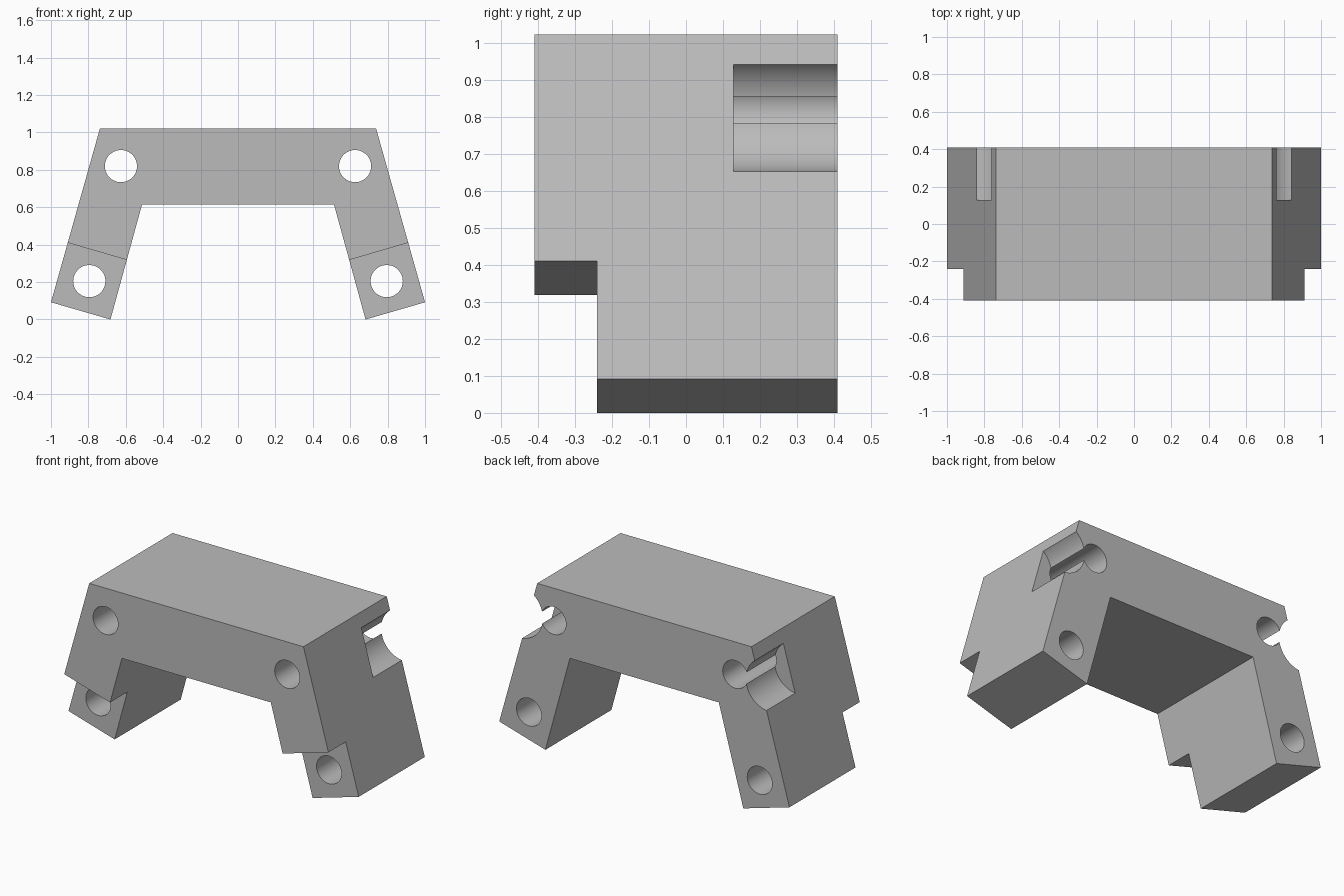
import bpy, bmesh, math

if "Cube" in bpy.data.objects:
    bpy.data.objects.remove(bpy.data.objects["Cube"])

grey = bpy.data.materials.new("plain grey")
grey.diffuse_color = (0.5, 0.5, 0.5, 1)
grey.use_nodes = True
grey.node_tree.nodes["Principled BSDF"].inputs["Base Color"].default_value = grey.diffuse_color


def prism(name, points, y0, y1):
    """Extrude an x-z outline along y."""
    bm = bmesh.new()
    face = bm.faces.new([bm.verts.new((x, y0, z)) for x, z in points])
    ext = bmesh.ops.extrude_face_region(bm, geom=[face])
    verts = [v for v in ext["geom"] if isinstance(v, bmesh.types.BMVert)]
    bmesh.ops.translate(bm, verts=verts, vec=(0, y1 - y0, 0))
    bmesh.ops.recalc_face_normals(bm, faces=bm.faces)
    mesh = bpy.data.meshes.new(name)
    bm.to_mesh(mesh)
    bm.free()
    mesh.materials.append(grey)
    obj = bpy.data.objects.new(name, mesh)
    bpy.context.collection.objects.link(obj)
    return obj


def circle(cx, cz, r, n=64):
    return [(cx + r * math.cos(2 * math.pi * i / n),
             cz + r * math.sin(2 * math.pi * i / n)) for i in range(n)]


# Bridge body with splayed legs
half = [(0.738, 1.022), (1.0, 0.092), (0.682, 0.0), (0.513, 0.615)]
outline = half + [(-x, z) for x, z in reversed(half)]
bracket = prism("bracket", outline, -0.41, 0.41)

# Cutters, mirrored to both legs
cutters = []
for side in (1, -1):
    def cut(name, points, y0, y1):
        cutters.append(prism(name, [(side * x, z) for x, z in points], y0, y1))
    # Through holes
    cut("upper_hole_cutter", circle(0.626, 0.82, 0.086), -0.6, 0.6)
    cut("lower_hole_cutter", circle(0.795, 0.205, 0.086), -0.6, 0.6)
    # Round recess on the outer side at the back
    cut("side_recess_cutter", circle(0.862, 0.814, 0.1625, 96), 0.128, 0.6)
    # Step at the front of the foot
    cut("foot_step_cutter", [(0.45, 0.276), (1.06, 0.454), (1.25, -0.2), (0.45, -0.2)],
        -0.6, -0.24)

for c in cutters:
    mod = bracket.modifiers.new(c.name, "BOOLEAN")
    mod.operation = "DIFFERENCE"
    mod.solver = "EXACT"
    mod.object = c
    c.hide_render = True
    c.hide_set(True)

# Bake the cuts, then smooth only the round walls
bpy.context.view_layer.update()
result = bpy.data.meshes.new_from_object(
    bracket.evaluated_get(bpy.context.evaluated_depsgraph_get()))
bracket.modifiers.clear()
bracket.data = result
for c in cutters:
    bpy.data.objects.remove(c)
bpy.context.view_layer.objects.active = bracket
bracket.select_set(True)
bpy.ops.object.shade_smooth_by_angle(angle=math.radians(30))
